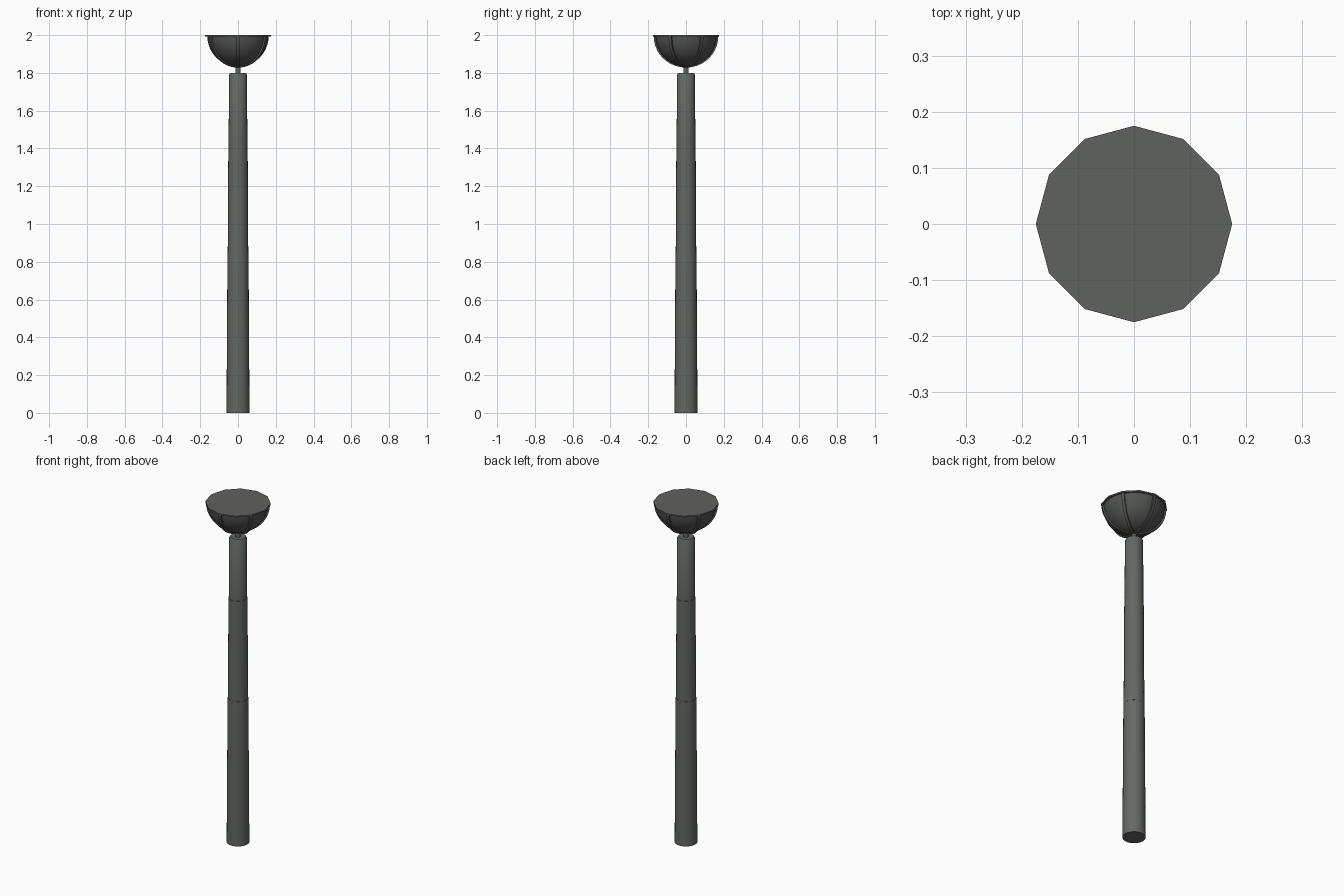
import bpy, bmesh, math
from mathutils import Matrix

cube = bpy.data.objects.get("Cube")
if cube:
    bpy.data.objects.remove(cube, do_unlink=True)


def material(name, rgb):
    m = bpy.data.materials.new(name)
    m.use_nodes = True
    m.diffuse_color = (*rgb, 1)
    m.node_tree.nodes["Principled BSDF"].inputs["Base Color"].default_value = (*rgb, 1)
    return m


pole_grey = material("pole grey", (0.125, 0.14, 0.125))
bowl_grey = material("bowl dark grey", (0.085, 0.09, 0.084))
lid_grey = material("lid grey", (0.118, 0.122, 0.114))


def finish(name, bm, mat, angle=40):
    bmesh.ops.recalc_face_normals(bm, faces=bm.faces)
    mesh = bpy.data.meshes.new(name)
    bm.to_mesh(mesh)
    bm.free()
    mesh.materials.append(mat)
    ob = bpy.data.objects.new(name, mesh)
    bpy.context.collection.objects.link(ob)
    bpy.ops.object.select_all(action='DESELECT')
    ob.select_set(True)
    bpy.context.view_layer.objects.active = ob
    bpy.ops.object.shade_smooth_by_angle(angle=math.radians(angle))
    return ob


def lathe(name, profile, sides, mat):
    """Turn (radius, height) points around z and cap both ends."""
    bm = bmesh.new()
    rings = []
    for r, z in profile:
        rings.append([bm.verts.new((r * math.cos(i * math.tau / sides),
                                    r * math.sin(i * math.tau / sides), z))
                      for i in range(sides)])
    for a, b in zip(rings, rings[1:]):
        for i in range(sides):
            j = (i + 1) % sides
            bm.faces.new((a[i], a[j], b[j], b[i]))
    bm.faces.new(rings[0])
    bm.faces.new(rings[-1])
    return finish(name, bm, mat)


# Telescoping pole
lathe("lower_pole", [(0.061, 0), (0.056, 0.80), (0.0565, 0.80), (0.0555, 0.85)], 24, pole_grey)
lathe("middle_pole", [(0.0545, 0.84), (0.051, 1.44)], 24, pole_grey)
lathe("upper_pole", [(0.0495, 1.43), (0.048, 1.79), (0.042, 1.80)], 24, pole_grey)
lathe("stem", [(0.014, 1.79), (0.014, 1.84)], 12, pole_grey)

# Half-round bowl
RIM, BOWL, DEPTH = 1.994, 0.162, 0.16
steps = 10


def arc(radius, depth, start):
    angles = [start + (math.pi / 2 - start) * i / steps for i in range(steps + 1)]
    return [(radius * math.sin(a), RIM - depth * math.cos(a)) for a in angles]


lathe("bowl", arc(BOWL, DEPTH, 0.08), 24, bowl_grey)
lathe("lid", [(0.175, RIM - 0.002), (0.175, 2.0)], 12, lid_grey)

# Six curved ribs running up the bowl
bm = bmesh.new()
half = 0.008
outer, inner = arc(BOWL + 0.009, DEPTH + 0.006, 0.05), arc(BOWL - 0.01, DEPTH - 0.01, 0.05)
for k in range(6):
    turn = Matrix.Rotation(math.radians(30 + 60 * k), 3, 'Z')
    loops = [[bm.verts.new(turn @ Matrix.Translation((r, s, z)).translation) for r, z in path]
             for path, s in ((outer, -half), (outer, half), (inner, half), (inner, -half))]
    for a, b in zip(loops, loops[1:] + loops[:1]):
        for i in range(steps):
            bm.faces.new((a[i], a[i + 1], b[i + 1], b[i]))
    for end in (0, -1):
        bm.faces.new([loop[end] for loop in loops])
finish("bowl_ribs", bm, bowl_grey)
